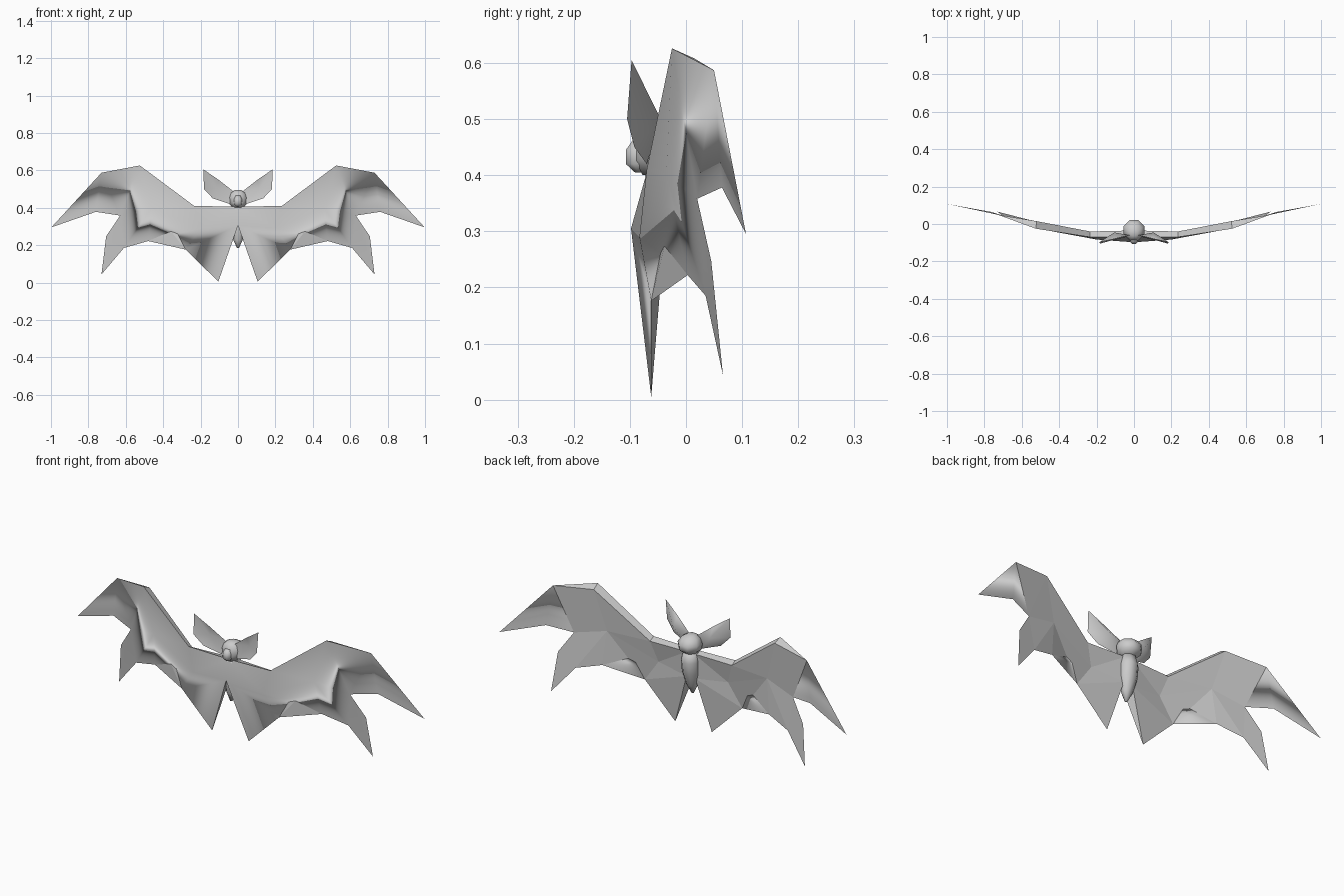
import bpy, math

cube = bpy.data.objects.get("Cube")
if cube:
    bpy.data.objects.remove(cube)

grey = bpy.data.materials.new("bat grey")
grey.use_nodes = True
color = (0.6, 0.6, 0.6, 1)
grey.diffuse_color = color
grey.node_tree.nodes["Principled BSDF"].inputs["Base Color"].default_value = color


def make(name, verts, faces, smooth=True, mirror=False):
    mesh = bpy.data.meshes.new(name)
    mesh.from_pydata(verts, [], faces)
    mesh.materials.append(grey)
    for p in mesh.polygons:
        p.use_smooth = smooth
    ob = bpy.data.objects.new(name, mesh)
    bpy.context.collection.objects.link(ob)
    if mirror:
        ob.modifiers.new("Mirror", 'MIRROR').merge_threshold = 0.0005
    return ob


def sheet(name, points, cells, smooth):
    """Surface whose cells are strings of point labels."""
    keys = list(points)
    faces = [[keys.index(k) for k in c.split()] for c in cells]
    return make(name, list(points.values()), faces, smooth, True)


def loft(name, rings, sides=8, smooth=True):
    """Closed form of elliptical rings: (y, z, half width, half depth)."""
    verts, faces = [], []
    for y, z, rx, ry in rings:
        for i in range(sides):
            a = math.tau * (i + 0.5) / sides
            verts.append((rx * math.cos(a), y + ry * math.sin(a), z))
    for r in range(len(rings) - 1):
        for i in range(sides):
            j = (i + 1) % sides
            faces.append([r * sides + i, r * sides + j,
                          (r + 1) * sides + j, (r + 1) * sides + i])
    faces.append(list(range(sides))[::-1])
    faces.append([len(verts) - sides + i for i in range(sides)])
    return make(name, verts, faces, smooth)


# Wing membrane outline: leading edge, finger tips and scalloped lower edge
wing = {
    "neck": (0, -0.07, 0.405), "wrist": (0.235, -0.07, 0.41),
    "peak": (0.525, -0.025, 0.626), "knuckle": (0.73, 0.05, 0.587),
    "tip": (0.998, 0.107, 0.295), "notch": (0.76, 0.064, 0.378),
    "pit": (0.63, 0.02, 0.358), "side": (0.705, 0.045, 0.247),
    "claw": (0.73, 0.066, 0.043), "heel": (0.61, 0.035, 0.185),
    "scallop": (0.48, 0.003, 0.222), "hem": (0.28, -0.062, 0.176),
    "foot": (0.105, -0.062, 0.005), "chest": (0, -0.098, 0.305),
    "palm": (0.2, -0.083, 0.29), "mid": (0.46, -0.035, 0.4),
}
lower = ["palm mid scallop hem", "knuckle tip notch", "knuckle notch pit",
         "mid pit heel", "mid heel scallop", "pit side claw heel"]
sheet("wing_fronts", wing, lower + [
    "neck chest palm wrist", "wrist palm mid peak", "chest foot hem palm",
    "peak mid pit", "peak pit knuckle"], True)

# Flat-faced rear of the wings with a thick leading edge
rear = dict(wing)
rear.update(neck=(0.02, -0.035, 0.4), wrist=(0.235, -0.04, 0.395),
            peak=(0.52, 0.015, 0.608), chest=(0.025, -0.04, 0.27),
            palm=(0.2, -0.06, 0.29), mid=(0.46, -0.008, 0.4))
back = ["neck wrist palm", "neck palm chest", "wrist peak mid",
        "wrist mid palm", "chest palm hem", "chest hem foot",
        "palm mid hem", "mid scallop hem", "peak knuckle pit", "peak pit mid",
        "knuckle tip notch", "knuckle notch pit", "mid pit heel",
        "mid heel scallop", "pit side claw heel"]
sheet("wing_backs", rear, [" ".join(reversed(c.split())) for c in back], False)

# Bevelled strip joining the front and rear leading edges
edge = {k + "_f": wing[k] for k in ("neck", "wrist", "peak", "knuckle")}
edge.update({k + "_b": rear[k] for k in ("neck", "wrist", "peak")})
sheet("wing_leading_edges", edge, ["neck_f wrist_f wrist_b neck_b",
      "wrist_f peak_f peak_b wrist_b", "peak_f knuckle_f peak_b"], False)

# Inner edges closing the membrane beside the body
inner = {"chest": wing["chest"], "foot": wing["foot"], "rear": rear["chest"]}
sheet("wing_inner_edges", inner, ["chest rear foot"], False)

# Body, head and snout
loft("body", [(-0.055, 0.185, 0.006, 0.006), (-0.05, 0.23, 0.028, 0.026),
              (-0.042, 0.3, 0.045, 0.042), (-0.035, 0.36, 0.046, 0.042),
              (-0.04, 0.41, 0.035, 0.035)])
loft("head", [(-0.045, 0.4, 0.03, 0.035), (-0.035, 0.425, 0.056, 0.058),
              (-0.033, 0.455, 0.06, 0.06), (-0.04, 0.48, 0.045, 0.045),
              (-0.045, 0.494, 0.02, 0.02)])
loft("snout", [(-0.08, 0.405, 0.012, 0.012), (-0.085, 0.42, 0.024, 0.024),
               (-0.085, 0.445, 0.024, 0.024), (-0.08, 0.465, 0.014, 0.014)])

# Cupped ears: hollow front, ridged back
ear = {
    "crown": (0.025, -0.06, 0.488), "upper": (0.105, -0.08, 0.55),
    "tip": (0.185, -0.097, 0.605), "outer": (0.182, -0.105, 0.5),
    "lobe": (0.135, -0.092, 0.45), "root": (0.045, -0.07, 0.42),
    "cup": (0.115, -0.07, 0.505),
}
rim = ["crown", "upper", "tip", "outer", "lobe", "root"]
cells = [f"cup {a} {b}" for a, b in zip(rim, rim[1:] + rim[:1])]
sheet("ear_fronts", ear, cells, True)
shell = dict(ear, cup=(0.105, -0.045, 0.5))
sheet("ear_backs", shell, [" ".join(reversed(c.split())) for c in cells], True)
